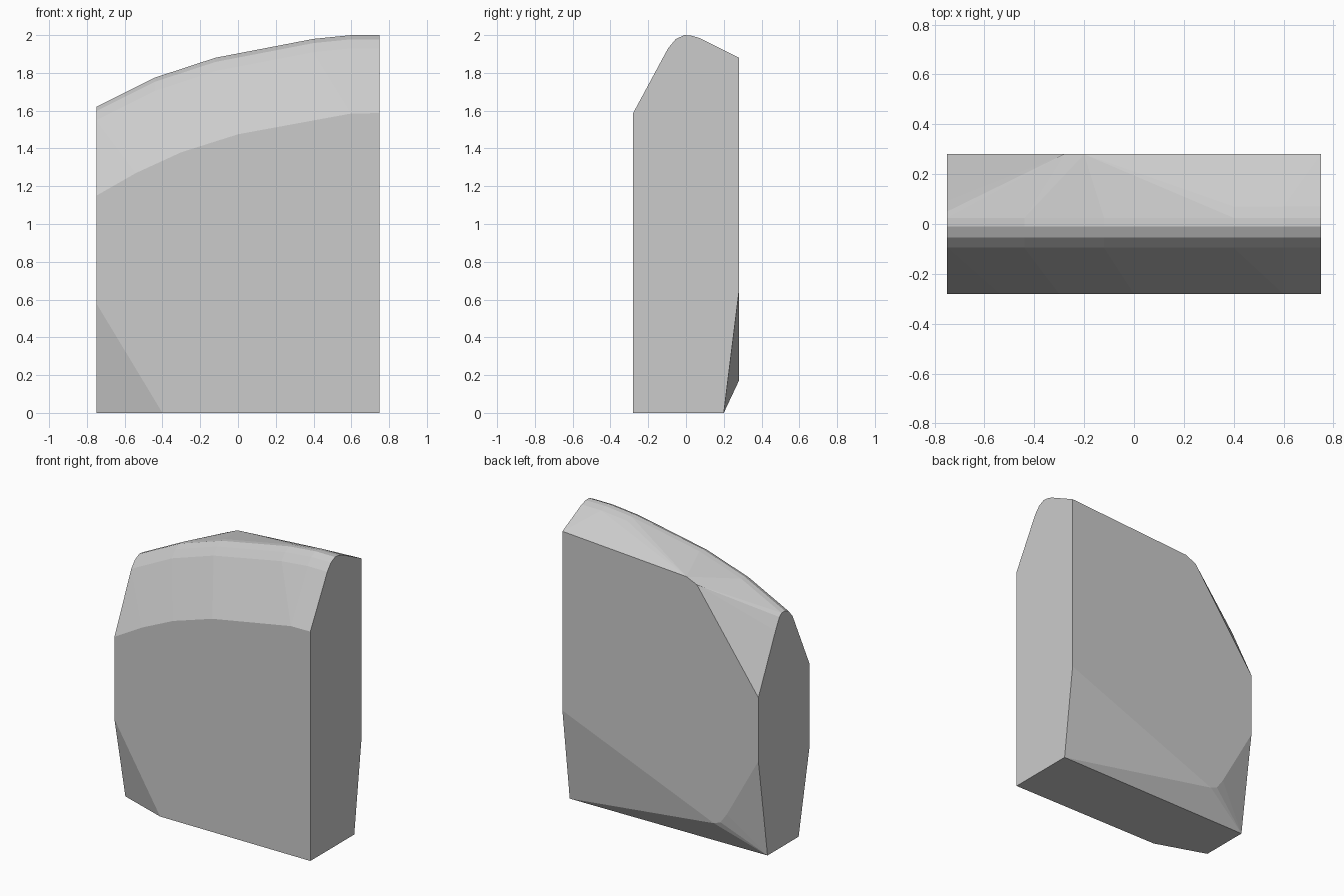
import bpy
import bmesh

# Remove the default cube
default = bpy.data.objects.get("Cube")
if default:
    bpy.data.objects.remove(default, do_unlink=True)

# Overall block size
HALF_WIDTH = 0.75
HALF_DEPTH = 0.28


def make_material(name, grey):
    mat = bpy.data.materials.new(name)
    mat.use_nodes = True
    colour = (grey, grey, grey, 1.0)
    mat.diffuse_color = colour
    mat.node_tree.nodes["Principled BSDF"].inputs["Base Color"].default_value = colour
    return mat


def rail(y, pairs, drop=0.0):
    """Row of points running across the stone at one depth."""
    return [(x, y, z - drop) for x, z in pairs]


def hull_object(name, points, material):
    """Closed faceted solid wrapped around the given points."""
    bm = bmesh.new()
    for point in points:
        bm.verts.new(point)
    result = bmesh.ops.convex_hull(bm, input=bm.verts)
    loose = set(result["geom_interior"]) | set(result["geom_unused"])
    bmesh.ops.delete(bm, geom=[v for v in loose if isinstance(v, bmesh.types.BMVert)],
                     context="VERTS")
    bmesh.ops.dissolve_limit(bm, angle_limit=0.01, verts=bm.verts, edges=bm.edges)
    bmesh.ops.recalc_face_normals(bm, faces=bm.faces)
    mesh = bpy.data.meshes.new(name)
    bm.to_mesh(mesh)
    bm.free()
    mesh.materials.append(material)
    obj = bpy.data.objects.new(name, mesh)
    bpy.context.collection.objects.link(obj)
    return obj


left, right = HALF_WIDTH, -HALF_WIDTH
front, back = -HALF_DEPTH, HALF_DEPTH
points = []

# Rounded crest, rising from the right end to the left end
crest = [(right, 1.62), (-0.44, 1.775), (-0.12, 1.88), (0.4, 1.98), (0.6, 2), (left, 2)]
for y, drop in [(-0.095, 0.07), (-0.055, 0.022), (-0.01, 0), (0.025, 0.002)]:
    points += rail(y, crest, drop)
points += rail(0.07, crest[2:], 0.015)

# Crest end falling away towards the back right
points += [(right, 0.05, 1.6), (right, 0.093, 1.52)]

# Curved top edge of the front face
points += rail(front, [(right, 1.15), (-0.54, 1.27), (-0.3, 1.38),
                       (0, 1.475), (0.6, 1.585), (left, 1.587)])

# Top edge of the back face, with its clipped right corner
points += rail(back, [(left, 1.88), (-0.2, 1.82), (-0.28, 1.785), (right, 1.13)])

# Lower edge of the back face, above the undercut
points += rail(back, [(left, 0.64), (-0.41, 0.17), (-0.46, 0.19),
                      (-0.51, 0.26), (right, 0.69)])

# Base outline and the chipped front right corner
points += [(left, front, 0), (left, 0.2, 0), (right, 0.18, 0),
           (right, -0.16, 0), (-0.4, front, 0), (right, front, 0.58)]

stone = hull_object("stone_block", points, make_material("stone grey", 0.6))
